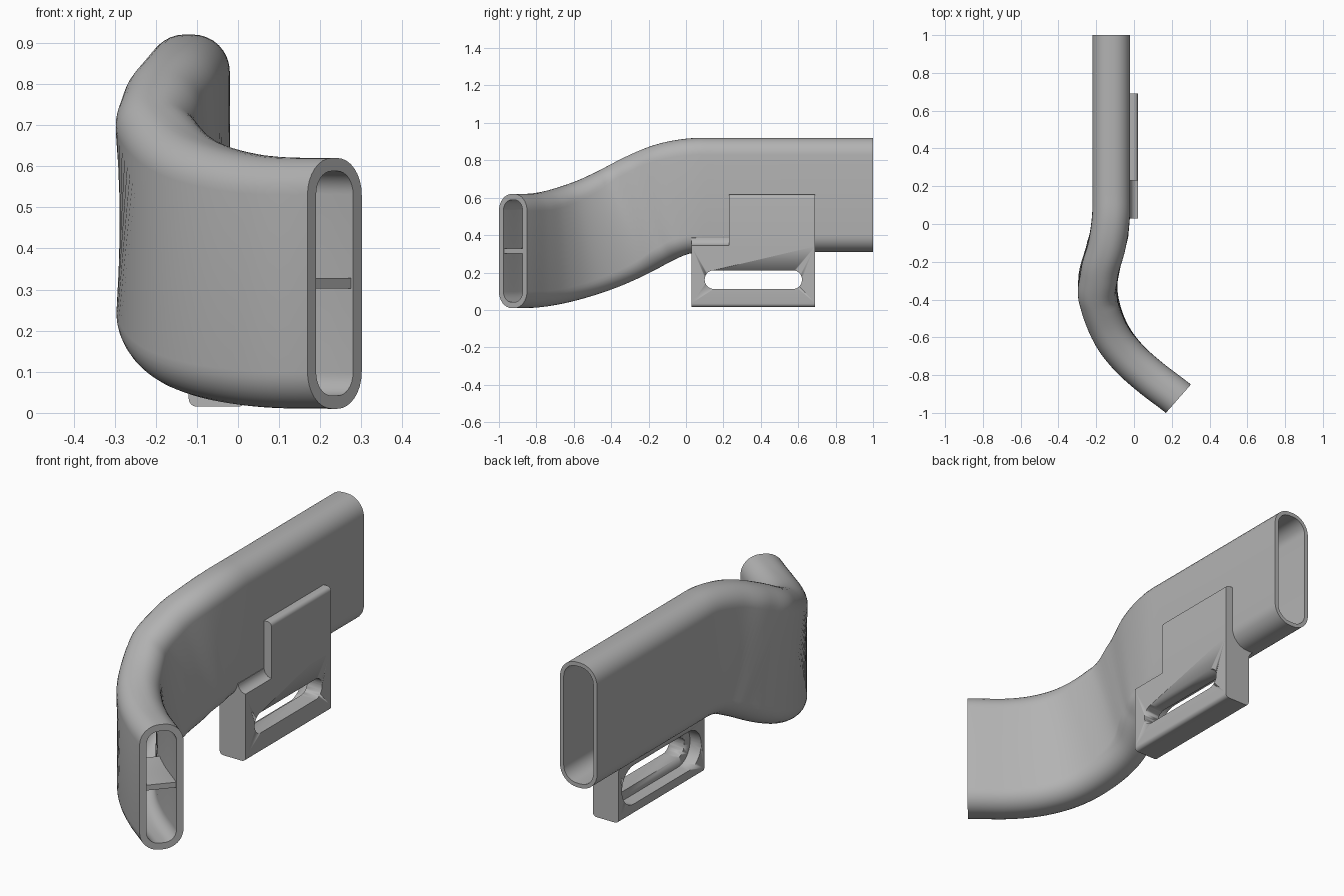
import bpy, bmesh, math
from mathutils import Vector

cube = bpy.data.objects.get("Cube")
if cube:
    bpy.data.objects.remove(cube)

grey = bpy.data.materials.new("plain grey")
grey.use_nodes = True
GREY = (0.45, 0.45, 0.45, 1)
grey.diffuse_color = GREY
grey.node_tree.nodes["Principled BSDF"].inputs["Base Color"].default_value = GREY


def finish(name, bm, angle=40):
    bmesh.ops.recalc_face_normals(bm, faces=bm.faces)
    mesh = bpy.data.meshes.new(name)
    bm.to_mesh(mesh)
    bm.free()
    mesh.materials.append(grey)
    obj = bpy.data.objects.new(name, mesh)
    bpy.context.collection.objects.link(obj)
    bpy.ops.object.select_all(action='DESELECT')
    obj.select_set(True)
    bpy.context.view_layer.objects.active = obj
    bpy.ops.object.shade_smooth_by_angle(angle=math.radians(angle))
    return obj


def rounded_rect(w, h, r, steps=8):
    """Outline with half sizes w, h and corner radius r."""
    pts = []
    for k, (sx, sy) in enumerate([(1, 1), (-1, 1), (-1, -1), (1, -1)]):
        for i in range(steps + 1):
            a = math.pi / 2 * (k + i / steps)
            pts.append((sx * (w - r) + r * math.cos(a), sy * (h - r) + r * math.sin(a)))
    return pts


def skin(bm, rings, closed=False):
    """Join rings of vertices in order with quads."""
    pairs = list(zip(rings, rings[1:])) + ([(rings[-1], rings[0])] if closed else [])
    for a, b in pairs:
        for i in range(len(a)):
            j = (i + 1) % len(a)
            bm.faces.new((a[i], a[j], b[j], b[i]))


def prism(name, profile, start, end, axis):
    """Extrude a 2D profile: along x it lies in (y, z), along y in (x, z)."""
    bm = bmesh.new()
    place = (lambda p, d: (d, p[0], p[1])) if axis == 'x' else (lambda p, d: (p[0], d, p[1]))
    rings = [[bm.verts.new(place(p, d)) for p in profile] for d in (start, end)]
    skin(bm, rings)
    for r in rings:
        bm.faces.new(r)
    return finish(name, bm)


# Centre line: straight run, then a swing sideways and down to the mouth
KEYS = [Vector(p) for p in (
    (-.12, .3, .615), (-.12, .16, .615), (-.122, .04, .613), (-.138, -.08, .59),
    (-.168, -.2, .54), (-.188, -.33, .472), (-.168, -.46, .412), (-.115, -.59, .366),
    (-.03, -.705, .335), (.085, -.81, .318), (.235, -.925, .315), (.385, -1.055, .315))]
path = [Vector((-.12, 1, .615)), Vector((-.12, .6, .615))]
for p0, p1, p2, p3 in zip(KEYS, KEYS[1:], KEYS[2:], KEYS[3:]):
    for i in range(6):
        t = i / 6
        path.append(.5 * (2 * p1 + (p2 - p0) * t + (2 * p0 - 5 * p1 + 4 * p2 - p3) * t * t
                          + (3 * p1 - p0 - 3 * p2 + p3) * t ** 3))
path.append(KEYS[-2])


def frame(i):
    """Side and up directions across the path."""
    if i == len(path) - 1:
        t = Vector((.75, -.66, 0))
    else:
        t = path[i + 1] - path[max(i - 1, 0)]
    t.normalize()
    side = t.cross(Vector((0, 0, 1))).normalized()
    return side, side.cross(t)


def ring(bm, i, outline):
    side, up = frame(i)
    return [bm.verts.new(path[i] + side * u + up * v) for u, v in outline]


# Hollow duct: outer skin, rims and inner skin in one closed loop
bm = bmesh.new()
last = len(path) - 1
outer = [ring(bm, i, rounded_rect(.1, .305, .09)) for i in range(last + 1)]
inner = []
for i in range(last + 1):
    wall = .02 + .012 * i / last
    inner.append(ring(bm, i, rounded_rect(.1 - wall, .305 - wall, .088 - wall)))
skin(bm, outer + inner[::-1], closed=True)
finish("curved_duct", bm)

# Divider bar inside the mouth
bm = bmesh.new()
rings = [ring(bm, i, rounded_rect(.08, .013, .006, 3)) for i in range(last - 9, last + 1)]
for r, shift in ((rings[-1], Vector((-.75, .66, 0)) * .006),):
    for v in r:
        v.co += shift
skin(bm, rings)
bm.faces.new(rings[0])
bm.faces.new(rings[-1])
finish("mouth_divider", bm)


def arc(cx, cz, r, a0, a1, steps=6):
    return [(cx + r * math.cos(math.radians(a0 + (a1 - a0) * i / steps)),
             cz + r * math.sin(math.radians(a0 + (a1 - a0) * i / steps))) for i in range(steps + 1)]


# Mounting block under the duct, blended into it with concave fillets
profile = (arc(-.1, .035, .02, 180, 270) + arc(0, .035, .02, 270, 360)
           + [(.02, .34)] + arc(.02, .385, .04, 270, 180)
           + [(-.03, .39), (-.09, .322), (-.165, .328)] + arc(-.165, .27, .045, 80, 0))
block = prism("mounting_block", profile, .03, .69, 'y')


def cut_slot(target, half_len, half_h, z, x0, x1):
    outline = [(.36 + u, z + v) for u, v in rounded_rect(half_len, half_h, half_h * .98, 10)]
    cutter = prism("slot_cutter", outline, x0, x1, 'x')
    cutter.hide_render = True
    mod = target.modifiers.new("slot", 'BOOLEAN')
    mod.operation = 'DIFFERENCE'
    mod.solver = 'EXACT'
    mod.object = cutter
    bpy.context.view_layer.objects.active = target
    bpy.ops.object.modifier_apply(modifier=mod.name)
    bpy.data.objects.remove(cutter)


# Through slot with a wider recess on the inner side
cut_slot(block, .26, .05, .162, -.3, .2)
cut_slot(block, .305, .095, .162, -.3, -.06)

# Upright plate against the side of the duct
plate = [(-.03, .3), (.02, .3)] + arc(0, .597, .02, 0, 90) + [(-.03, .617)]
prism("side_plate", plate, .23, .69, 'y')
